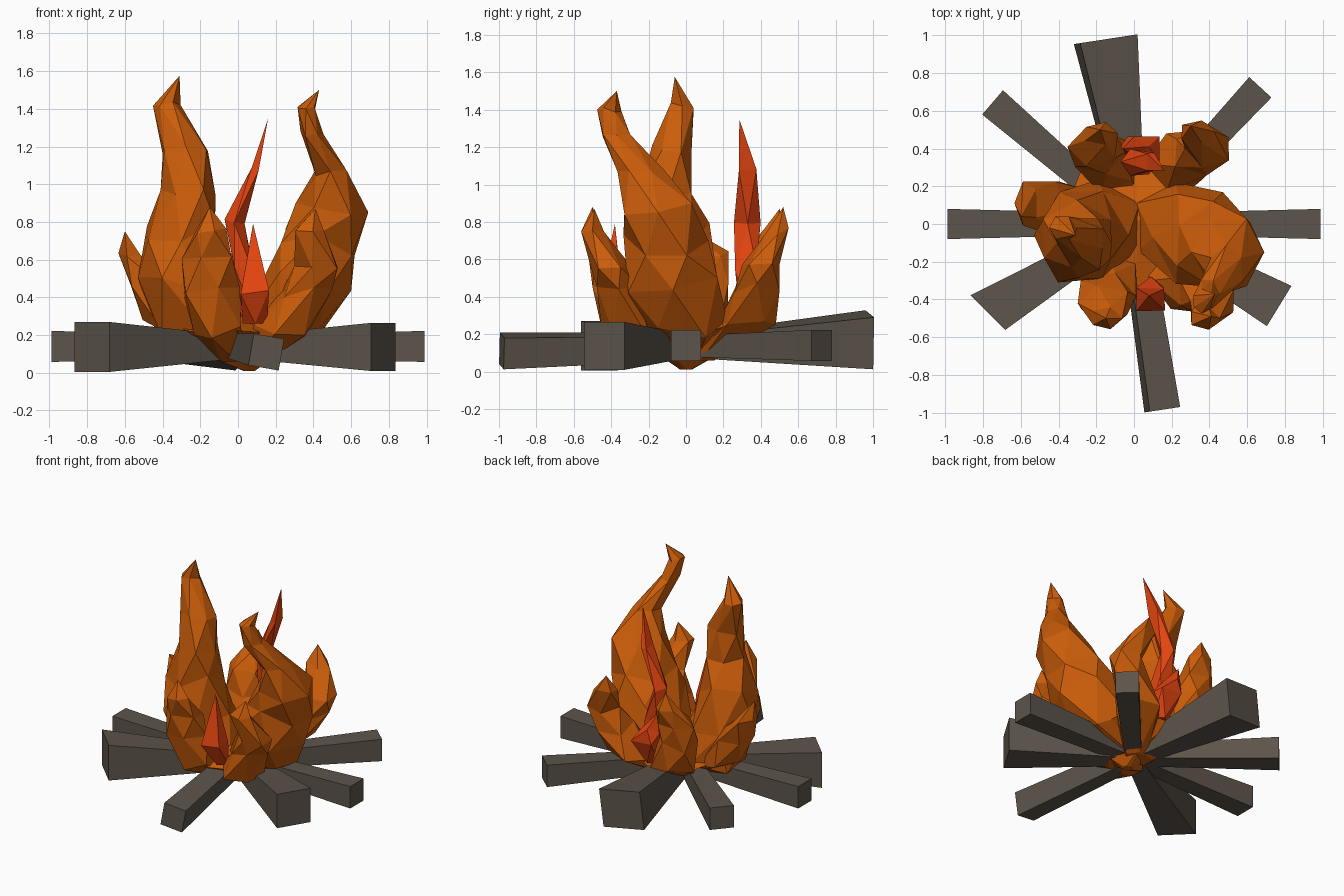
import bpy, bmesh, math, random
from mathutils import Vector

random.seed(4)


def material(name, rgb):
    m = bpy.data.materials.new(name)
    m.diffuse_color = (*rgb, 1)
    return m


ORANGE = material("flame_orange", (0.60, 0.11, 0.003))
RED = material("flame_red", (0.80, 0.06, 0.005))
WOOD = material("charred_wood", (0.11, 0.09, 0.07))


def finish(name, bm, mat):
    bmesh.ops.recalc_face_normals(bm, faces=bm.faces)
    me = bpy.data.meshes.new(name)
    bm.to_mesh(me)
    bm.free()
    me.materials.append(mat)
    bpy.context.collection.objects.link(bpy.data.objects.new(name, me))


def log(name, x, y, z, w, h, roll=0, inner=0.11, yaw=0):
    """Square log running from the centre out to (x, y, z), tapering inward."""
    d = Vector((x, y, 0)).normalized()
    t = math.atan2(d.y, d.x) + math.radians(90 + yaw)
    side, up = Vector((math.cos(t), math.sin(t), 0)), Vector((0, 0, 1))
    a = math.radians(roll)
    s, u = side * math.cos(a) + up * math.sin(a), up * math.cos(a) - side * math.sin(a)
    bm = bmesh.new()
    rings = []
    for c, ww, hh in ((Vector((0, 0, 0.135)), inner, inner), (Vector((x, y, z)), w, h)):
        rings.append([bm.verts.new(c + s * ww / 2 * i + u * hh / 2 * j)
                      for i, j in ((-1, -1), (1, -1), (1, 1), (-1, 1))])
    a, b = rings
    bm.faces.new(a)
    bm.faces.new(b)
    for i in range(4):
        bm.faces.new((a[i], a[(i + 1) % 4], b[(i + 1) % 4], b[i]))
    finish(name, bm, WOOD)


def flame(name, sections, tip, sides=6, mat=ORANGE, jitter=0.06):
    """Faceted tongue: rings (x, y, z, rx, ry), staggered by half a side, closed by a tip."""
    bm = bmesh.new()
    rings = []
    for k, (x, y, z, rx, ry) in enumerate(sections):
        ring = []
        for i in range(sides):
            a = 2 * math.pi * (i + 0.5 * k) / sides
            f = 1.04 + random.uniform(-jitter, jitter)
            dz = random.uniform(-0.3, 0.3) * min(rx, ry, 0.2) * (k > 0)
            ring.append(bm.verts.new((x + rx * f * math.cos(a), y + ry * f * math.sin(a), z + dz)))
        rings.append(ring)
    for a, b in zip(rings, rings[1:]):
        for i in range(sides):
            j = (i + 1) % sides
            bm.faces.new((a[i], a[j], b[i]))
            bm.faces.new((a[j], b[j], b[i]))
    bm.faces.new(rings[0])
    t = bm.verts.new(tip)
    for i in range(sides):
        bm.faces.new((rings[-1][i], rings[-1][(i + 1) % sides], t))
    finish(name, bm, mat)


# Ring of logs
log("log_right", 0.99, 0, 0.14, 0.16, 0.165)
log("log_left", -0.99, 0, 0.14, 0.16, 0.165)
log("log_back", -0.15, 0.98, 0.17, 0.31, 0.28, 7)
log("log_front", 0.15, -0.985, 0.11, 0.165, 0.17, -10, 0.13)
log("log_back_right", 0.67, 0.725, 0.14, 0.16, 0.165)
log("log_back_left", -0.75, 0.645, 0.14, 0.17, 0.165)
log("log_front_left", -0.775, -0.47, 0.137, 0.26, 0.265, 0, 0.11, 14)
log("log_front_right", 0.77, -0.435, 0.137, 0.25, 0.255, 0, 0.11, -2)

# Shallow cup joining the flames at the bottom
flame("flame_cup", [
    (0.06, 0, 0.01, 0.03, 0.03), (0.03, 0.01, 0.11, 0.15, 0.15),
    (0.0, 0.01, 0.23, 0.36, 0.38)], (0.03, 0.02, 0.31), 8, ORANGE, 0.05)

# Two tall main flames
flame("tall_flame_left", [
    (0.0, 0, 0.10, 0.08, 0.08), (-0.19, -0.01, 0.23, 0.25, 0.24),
    (-0.28, -0.06, 0.45, 0.23, 0.27), (-0.30, -0.08, 0.74, 0.20, 0.20),
    (-0.26, -0.10, 0.98, 0.14, 0.15), (-0.28, -0.08, 1.18, 0.13, 0.10),
    (-0.38, -0.02, 1.42, 0.07, 0.07)], (-0.31, -0.06, 1.575))
flame("tall_flame_right", [
    (0.08, 0, 0.10, 0.08, 0.08), (0.22, -0.02, 0.23, 0.22, 0.24),
    (0.35, -0.07, 0.48, 0.23, 0.26), (0.42, -0.11, 0.68, 0.21, 0.21),
    (0.50, -0.15, 0.87, 0.18, 0.19), (0.49, -0.24, 1.07, 0.09, 0.12),
    (0.39, -0.37, 1.27, 0.06, 0.08), (0.36, -0.41, 1.40, 0.05, 0.06)], (0.43, -0.37, 1.50))

# Small flames around the rim
flame("small_flame_left", [
    (-0.10, 0.02, 0.11, 0.08, 0.08), (-0.35, 0.08, 0.26, 0.15, 0.15),
    (-0.46, 0.08, 0.45, 0.12, 0.15), (-0.57, 0.11, 0.63, 0.06, 0.12)], (-0.60, 0.04, 0.75), 5)
flame("small_flame_front_left", [
    (-0.03, -0.08, 0.06, 0.07, 0.07), (-0.10, -0.30, 0.22, 0.13, 0.15),
    (-0.15, -0.38, 0.42, 0.15, 0.12), (-0.15, -0.42, 0.59, 0.14, 0.10),
    (-0.15, -0.50, 0.75, 0.08, 0.06)], (-0.15, -0.50, 0.88), 5)
flame("small_flame_front_right", [
    (0.08, -0.08, 0.06, 0.07, 0.07), (0.24, -0.30, 0.22, 0.14, 0.15),
    (0.36, -0.36, 0.42, 0.14, 0.12), (0.43, -0.41, 0.58, 0.12, 0.10),
    (0.37, -0.50, 0.74, 0.08, 0.06)], (0.41, -0.49, 0.87), 5)
flame("small_flame_back_left", [
    (0.0, 0.08, 0.06, 0.07, 0.07), (-0.13, 0.32, 0.25, 0.15, 0.16),
    (-0.19, 0.38, 0.45, 0.14, 0.12), (-0.21, 0.41, 0.60, 0.13, 0.10),
    (-0.18, 0.48, 0.75, 0.09, 0.06)], (-0.18, 0.50, 0.87), 5)
flame("small_flame_back_right", [
    (0.06, 0.08, 0.06, 0.07, 0.07), (0.22, 0.32, 0.25, 0.15, 0.16),
    (0.34, 0.38, 0.45, 0.14, 0.12), (0.40, 0.40, 0.60, 0.12, 0.10),
    (0.33, 0.49, 0.75, 0.09, 0.06)], (0.30, 0.52, 0.88), 5)

# Red inner flames
flame("red_flame_front", [
    (0.09, -0.33, 0.26, 0.06, 0.05), (0.09, -0.40, 0.42, 0.10, 0.08)],
    (0.08, -0.38, 0.79), 4, RED)
flame("red_flame_back_base", [
    (0.05, 0.34, 0.24, 0.06, 0.05), (0.05, 0.40, 0.40, 0.12, 0.09),
    (0.0, 0.41, 0.52, 0.07, 0.05)], (-0.06, 0.40, 0.66), 4, RED)
flame("red_flame_back_tall", [
    (0.08, 0.34, 0.30, 0.05, 0.05), (0.03, 0.32, 0.55, 0.07, 0.08),
    (-0.02, 0.33, 0.80, 0.05, 0.07), (0.09, 0.33, 1.08, 0.025, 0.06)],
    (0.16, 0.285, 1.35), 4, RED)
